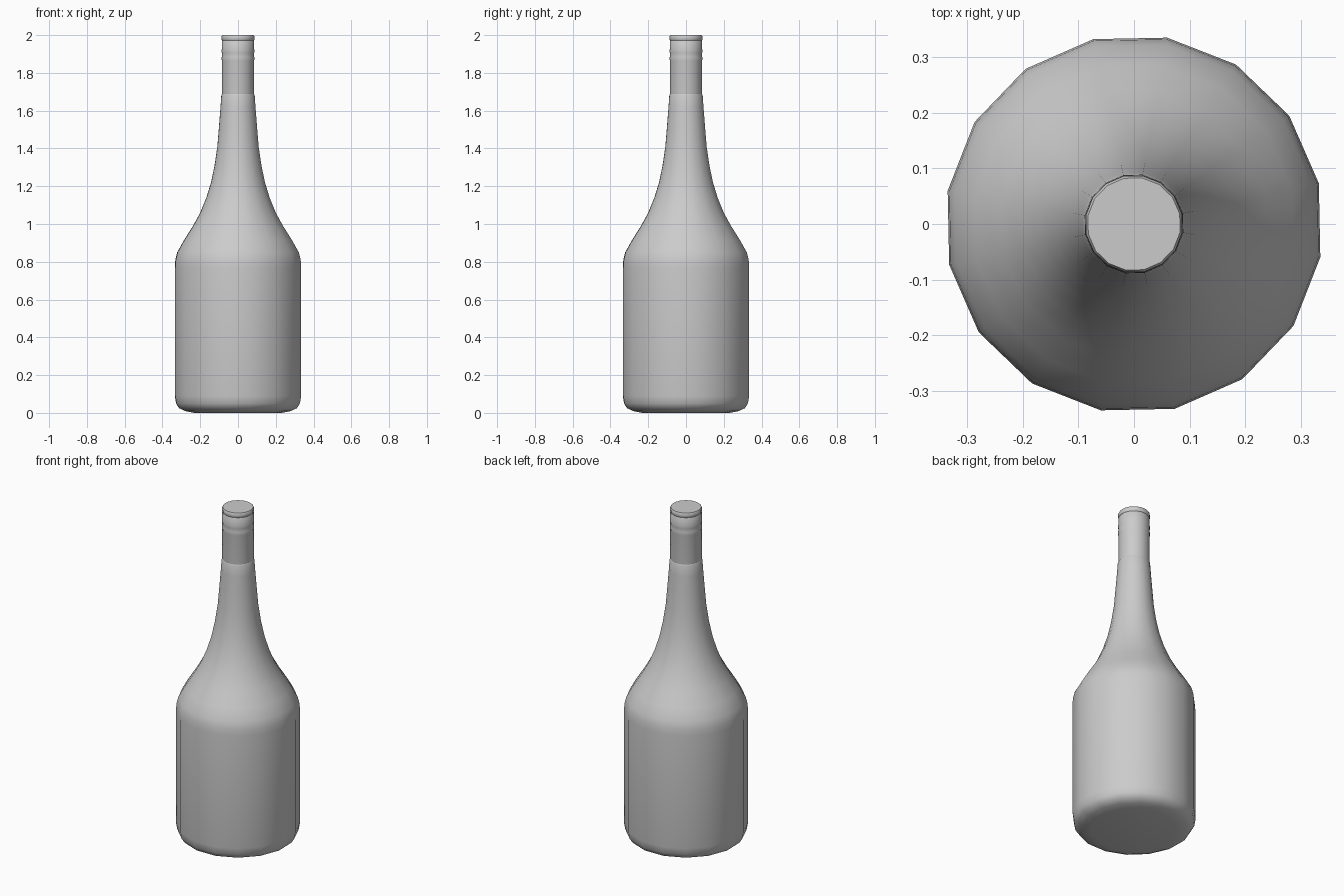
import bpy
import bmesh
from math import radians
from mathutils import Matrix, Vector

SIDES = 16
TURN = radians(12.4)

if "Cube" in bpy.data.objects:
    bpy.data.objects.remove(bpy.data.objects["Cube"], do_unlink=True)

# One plain grey
grey = bpy.data.materials.new("plain_grey")
grey.use_nodes = True
colour = (0.6, 0.6, 0.6, 1)
grey.diffuse_color = colour
grey.node_tree.nodes["Principled BSDF"].inputs["Base Color"].default_value = colour


def lathe(name, profile, sharp_angle):
    """Turn a (radius, height) profile about z and close both ends."""
    bm = bmesh.new()
    rings = []
    for radius, height in profile:
        ring = []
        for i in range(SIDES):
            spin = Matrix.Rotation(TURN + radians(360 * i / SIDES), 3, "Z")
            ring.append(bm.verts.new(spin @ Vector((radius, 0, height))))
        rings.append(ring)
    for low, high in zip(rings, rings[1:]):
        for i in range(SIDES):
            j = (i + 1) % SIDES
            bm.faces.new((low[i], low[j], high[j], high[i]))
    bm.faces.new(rings[0][::-1])
    bm.faces.new(rings[-1])
    mesh = bpy.data.meshes.new(name)
    bm.to_mesh(mesh)
    bm.free()
    mesh.materials.append(grey)
    obj = bpy.data.objects.new(name, mesh)
    bpy.context.collection.objects.link(obj)
    bpy.ops.object.select_all(action="DESELECT")
    obj.select_set(True)
    bpy.context.view_layer.objects.active = obj
    bpy.ops.object.shade_smooth_by_angle(angle=radians(sharp_angle))
    return obj


# Rounded base, straight wall, sloping shoulder and tapering neck
lathe("bottle_body", [
    (0.235, 0), (0.285, 0.01), (0.317, 0.025), (0.333, 0.05), (0.34, 0.09),
    (0.34, 0.77), (0.337, 0.81), (0.327, 0.85), (0.29, 0.915),
    (0.242, 0.99), (0.203, 1.06), (0.17, 1.14), (0.145, 1.22),
    (0.126, 1.31), (0.111, 1.41), (0.102, 1.52), (0.094, 1.62),
    (0.09, 1.68), (0.086, 1.69),
], 50)

# Sleeve with two pressed rings
lathe("cap_sleeve", [
    (0.086, 1.688), (0.087, 1.695), (0.087, 1.865), (0.089, 1.875),
    (0.087, 1.885), (0.087, 1.905), (0.089, 1.915), (0.087, 1.925),
    (0.087, 1.968), (0.084, 1.972),
], 60)

# Cap lid
lathe("cap_lid", [
    (0.084, 1.97), (0.088, 1.976), (0.088, 1.993), (0.084, 2),
], 50)
